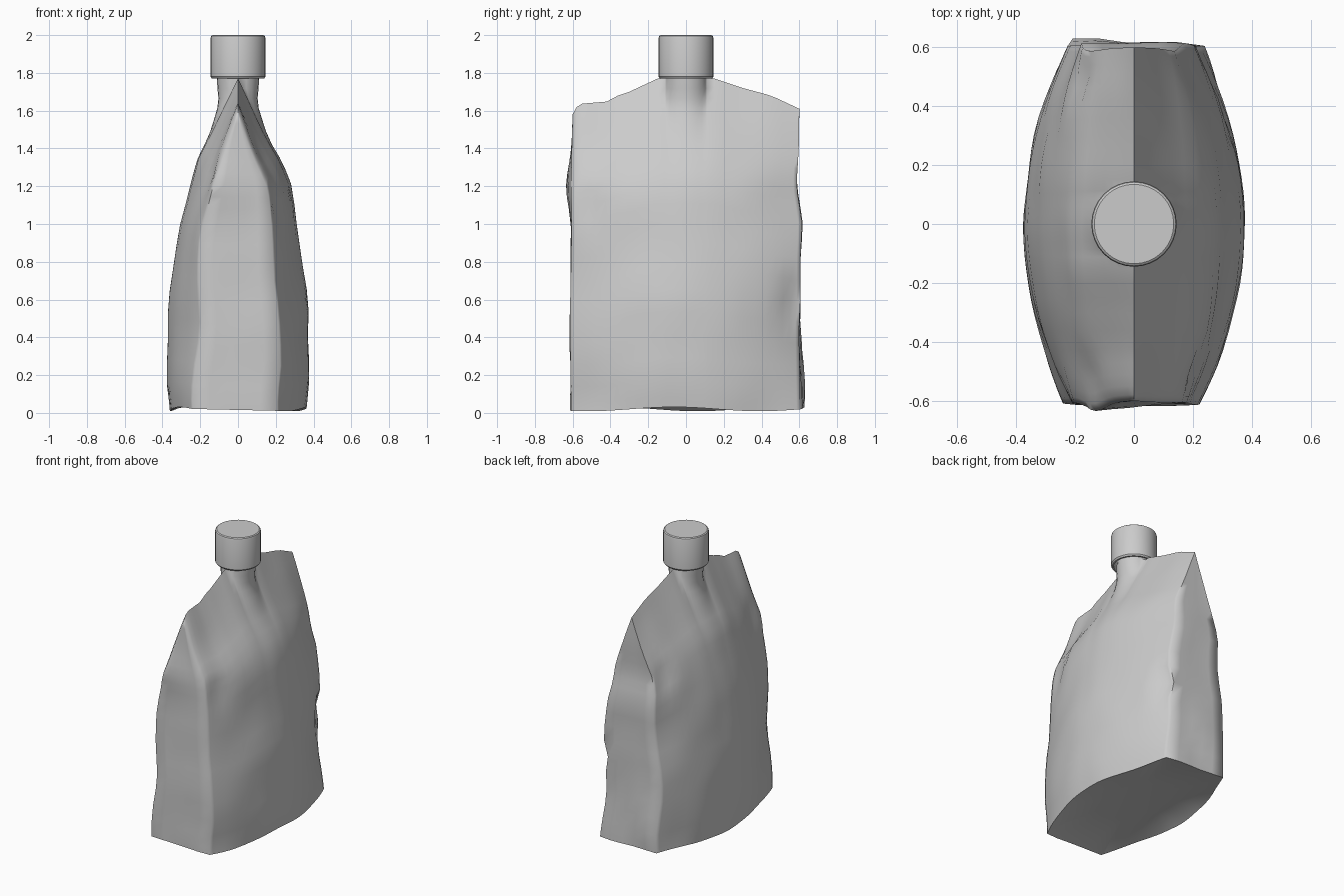
import bpy, bmesh, math
from mathutils import Vector, noise

if "Cube" in bpy.data.objects:
    bpy.data.objects.remove(bpy.data.objects["Cube"])


def lerp(table, v):
    if v <= table[0][0]:
        return table[0][1]
    for (a, p), (b, q) in zip(table, table[1:]):
        if v <= b:
            return p + (q - p) * (v - a) / (b - a)
    return table[-1][1]


def bump(v, centre, width):
    return math.exp(-((v - centre) / width) ** 2)


def finish(bm, name, angle):
    bmesh.ops.recalc_face_normals(bm, faces=bm.faces[:])
    me = bpy.data.meshes.new(name)
    bm.to_mesh(me)
    bm.free()
    ob = bpy.data.objects.new(name, me)
    bpy.context.collection.objects.link(ob)
    bpy.ops.object.select_all(action='DESELECT')
    bpy.context.view_layer.objects.active = ob
    ob.select_set(True)
    bpy.ops.object.shade_smooth_by_angle(angle=math.radians(angle))
    return ob


# Pouch profiles: top seam height along y, half widths and end positions over height
TOP = [(-.60, 1.58), (-.585, 1.615), (-.55, 1.637), (-.42, 1.648), (-.36, 1.68),
       (-.3, 1.70), (-.15, 1.77), (.15, 1.77), (.3, 1.72), (.45, 1.68), (.6, 1.61)]
MID = [(0, .36), (.1, .378), (.3, .37), (.5, .328), (.68, .265), (.75, .222),
       (.82, .15), (.9, .085), (1, 0)]
END = [(0, .225), (.4, .205), (.6, .185), (.75, .15), (.87, .075), (1, 0)]
FRONT = [(0, .608), (.5, .615), (.9, .607), (1.2, .607), (1.4, .605), (1.6, .6)]
BACK = [(0, .605), (.2, .602), (.45, .598), (.62, .607), (.8, .605), (1, .615),
        (1.2, .585), (1.4, .597), (1.6, .6)]


def side_point(y0, t, side):
    """Point on a broad side; y0 is its nominal position along the pouch."""
    f = y0 / .6
    bottom = .02 + .011 * math.sin(7 * y0 + 2 * side)
    z = bottom * (1 - t) + lerp(TOP, y0) * t
    y = f * lerp(FRONT if y0 < 0 else BACK, z)
    if side < 0:  # left corners stick out further in places
        y += .028 * f ** 4 * (bump(z, .13, .2) if y0 > 0 else -bump(z, 1.2, .14))
    e = lerp(END, t) * (1 + .06 * math.sin(8 * z + 2 * side + (3 if y0 < 0 else 0)))
    x = e + (lerp(MID, t) - e) * (1 - f * f)
    x += side * .013 * bump(z, 1.22, .15) * (1 - f * f)
    # shallow dents beside the corners
    for dy, dz, s, depth in ((.56, .6, 1, .05), (-.5, 1.25, -1, .02),
                             (-.5, 1.1, 1, .02), (.5, 1.2, -1, .025)):
        if s == side:
            x -= depth * bump(y0, dy, .07) * bump(z, dz, .08)
    x += .012 * noise.noise(Vector((side * 5, y * 4, z * 4))) * (1 - t ** 6)
    # waisted neck, flattening out into the shoulder seam on both sides
    n = math.sqrt(max(0, .112 ** 2 - y0 ** 2))
    n = max(n, .105 * max(0, 1 - abs(y0) / .3) * (1 - t ** 8))
    n *= 1 - .1 * bump(z, 1.64, .07)
    x = (max(x, 0) ** 4 + n ** 4) ** .25
    return side * x, y, z


# Crumpled pouch
half = [.03, .06, .085, .103, .112, .15, .2, .25, .3, .36, .42, .47, .51, .55, .58, .6]
ys = [-v for v in reversed(half)] + [0] + half
rows = [0, .03, .08, .15, .22, .29, .36, .43, .5, .56, .62, .68, .72, .76, .8,
        .84, .88, .91, .94, .97, 1]
bm = bmesh.new()
rings = []
for t in rows:
    right = [side_point(y, t, 1) for y in ys]
    left = [side_point(y, t, -1) for y in reversed(ys)]

    def panel(a, b, sign):
        pts = []
        for k in (.2, .4, .6, .8):
            p = [a[i] + (b[i] - a[i]) * k for i in range(3)]
            p[1] += sign * .02 * noise.noise(Vector((k * 2, sign * 5, p[2] * 4))) * (1 - t)
            pts.append(p)
        return pts

    loop = right + panel(right[-1], left[0], 1) + left + panel(left[-1], right[0], -1)
    rings.append([bm.verts.new(p) for p in loop])
# dished base
for scale, z in ((.8, .045), (.45, .06)):
    rings.insert(0, [bm.verts.new((v.co.x * scale, v.co.y * scale, z)) for v in
                     rings[-len(rows)]])
count = len(rings[0])
for lo, hi in zip(rings, rings[1:]):
    for i in range(count):
        j = (i + 1) % count
        bm.faces.new((lo[i], lo[j], hi[j], hi[i]))
bm.faces.new(rings[0])
bmesh.ops.remove_doubles(bm, verts=bm.verts[:], dist=1e-4)
finish(bm, "pouch", 75)


# Turned spout and hollow cap
def lathe(name, profile, n=32):
    bm = bmesh.new()
    loops = [[bm.verts.new((r * math.cos(2 * math.pi * i / n),
                            r * math.sin(2 * math.pi * i / n), z)) for i in range(n)]
             for r, z in profile]
    for a, b in zip(loops, loops[1:]):
        for i in range(n):
            j = (i + 1) % n
            bm.faces.new((a[i], a[j], b[j], b[i]))
    bm.faces.new(loops[0])
    bm.faces.new(loops[-1])
    return finish(bm, name, 30)


lathe("spout", [(.108, 1.75), (.108, 1.92)])
lathe("cap", [(.128, 1.94), (.128, 1.77), (.138, 1.77), (.145, 1.78),
              (.145, 1.985), (.142, 1.995), (.135, 2.0)])
